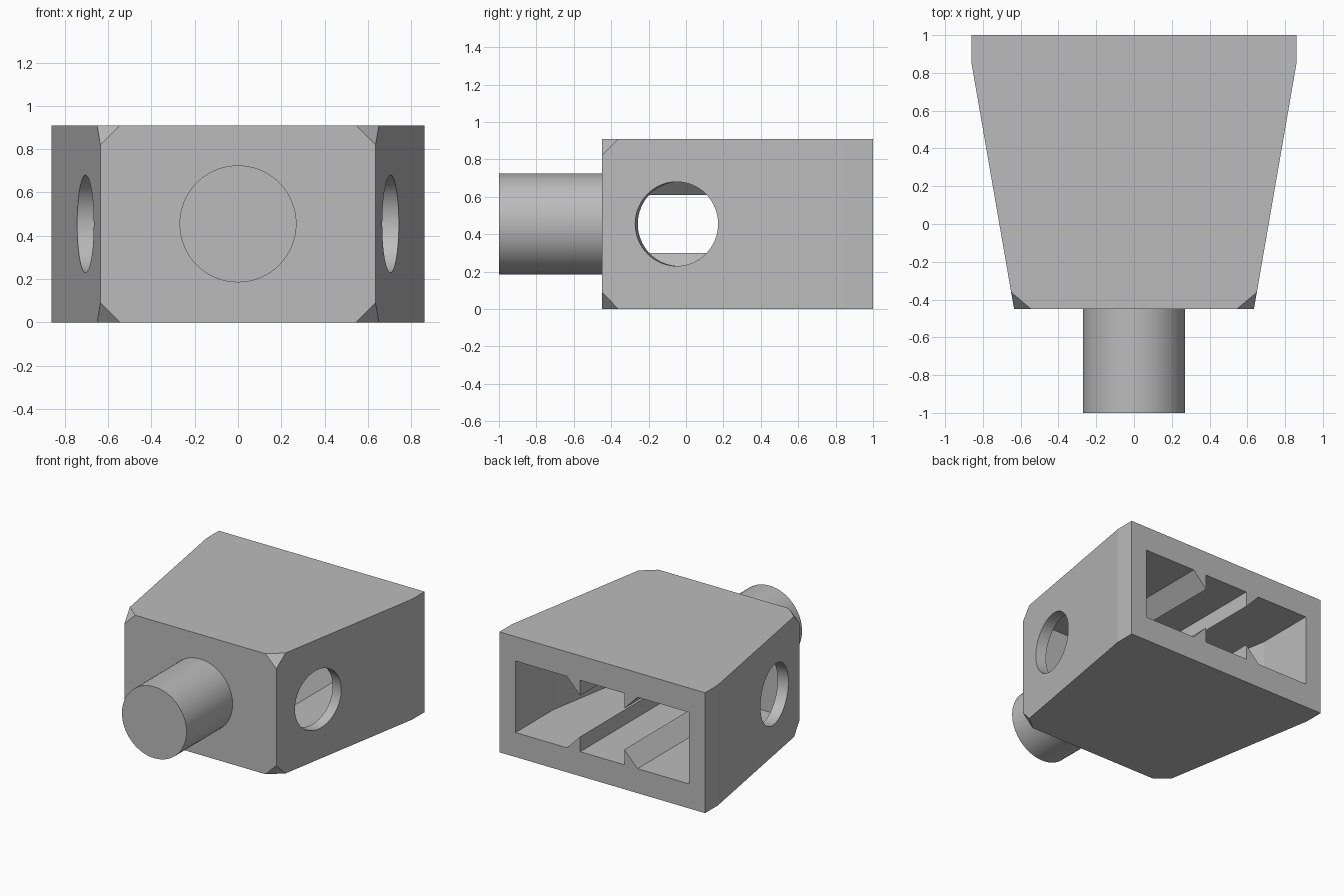
import bpy, bmesh, math
from mathutils import Matrix, Vector

old = bpy.data.objects.get("Cube")
if old:
    bpy.data.objects.remove(old, do_unlink=True)

HEIGHT, MID = 0.91, 0.455
FRONT, BACK = -0.45, 1.0
SLOPE = math.atan2(0.225, 1.3)      # lean of the side walls

grey = bpy.data.materials.new("plain grey")
grey.use_nodes = True
grey.diffuse_color = (0.5, 0.5, 0.5, 1)
grey.node_tree.nodes["Principled BSDF"].inputs["Base Color"].default_value = (0.5, 0.5, 0.5, 1)


def finish(name, bm):
    bmesh.ops.recalc_face_normals(bm, faces=bm.faces)
    mesh = bpy.data.meshes.new(name)
    bm.to_mesh(mesh)
    bm.free()
    mesh.materials.append(grey)
    obj = bpy.data.objects.new(name, mesh)
    bpy.context.collection.objects.link(obj)
    return obj


def prism(points, direction):
    """Extrude a closed outline along a direction."""
    bm = bmesh.new()
    face = bm.faces.new([bm.verts.new(p) for p in points])
    side = bmesh.ops.extrude_face_region(bm, geom=[face])["geom"]
    bmesh.ops.translate(bm, vec=direction,
                        verts=[v for v in side if isinstance(v, bmesh.types.BMVert)])
    return bm


def plan(half, z, height):
    """Symmetric plan outline from (x, y) points of its +x half."""
    pts = half + [(-x, y) for x, y in reversed(half)]
    return prism([(x, y, z) for x, y in pts], (0, 0, height))


def rod(name, radius, depth, centre, axis):
    bm = bmesh.new()
    turn = Vector(axis).to_track_quat('Z', 'Y').to_matrix().to_4x4()
    bmesh.ops.create_cone(bm, cap_ends=True, segments=64, radius1=radius,
                          radius2=radius, depth=depth,
                          matrix=Matrix.Translation(centre) @ turn)
    return finish(name, bm)


def boolean(target, tool, operation):
    mod = target.modifiers.new(tool.name, 'BOOLEAN')
    mod.operation, mod.object, mod.solver = operation, tool, 'EXACT'
    bpy.context.view_layer.objects.active = target
    bpy.ops.object.modifier_apply(modifier=mod.name)
    tool.hide_render = True
    bpy.data.objects.remove(tool, do_unlink=True)


# Tapered body with its four front corners clipped
bm = plan([(0.635, FRONT), (0.86, 0.85), (0.86, BACK)], 0, HEIGHT)
corners = [v for v in bm.verts if v.co.y < FRONT + 0.01]
bmesh.ops.bevel(bm, geom=corners, offset=0.09, segments=1, affect='VERTICES')
body = finish("body", bm)

# Cavity: open at the back, with triangular rails on floor and ceiling
half = [(0.184, 0.185), (0.184, 0.30), (0.295, 0.185), (0.725, 0.185)]
lower = [(-x, z) for x, z in reversed(half)] + half
section = lower + [(x, HEIGHT - z) for x, z in reversed(lower)]
cavity = finish("cavity_cutter",
                prism([(x, -0.6, z) for x, z in section], (0, 1.8, 0)))
inner_front = -0.27
front_x = 0.725 - (0.55 - inner_front) * math.tan(SLOPE)
limits = finish("cavity_limits",
                plan([(front_x, inner_front), (0.725, 0.55), (0.725, 1.1)], 0, HEIGHT))
# widen the limit slightly past the straight part to avoid coincident walls
for v in limits.data.vertices:
    if v.co.y > 0.5:
        v.co.x *= 1.0005
boolean(cavity, limits, 'INTERSECT')
boolean(body, cavity, 'DIFFERENCE')

# Round holes square to the leaning side walls
for s in (1, -1):
    hole = rod("hole_cutter", 0.225, 0.4, (s * 0.704, -0.05, MID),
               (s * math.cos(SLOPE), -math.sin(SLOPE), 0))
    boolean(body, hole, 'DIFFERENCE')

# Front peg
peg = rod("front_peg", 0.27, 0.6, (0, -0.70, MID), (0, -1, 0))

bpy.ops.object.select_all(action='DESELECT')
for obj in (body, peg):
    obj.select_set(True)
bpy.context.view_layer.objects.active = body
bpy.ops.object.shade_smooth_by_angle(angle=math.radians(8))
